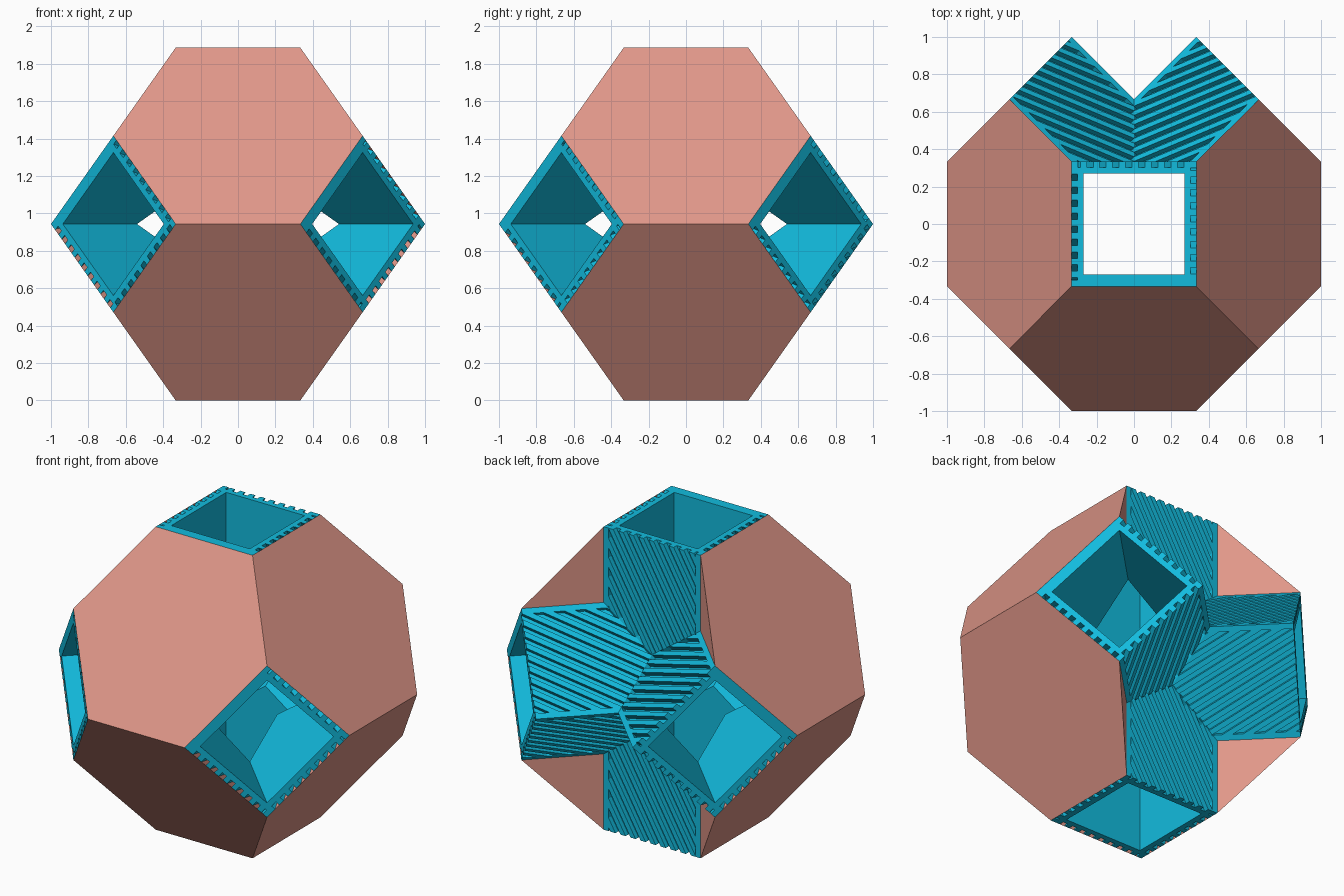
import bpy, bmesh, math
from itertools import product
from mathutils import Vector

cube = bpy.data.objects.get("Cube")
if cube:
    bpy.data.objects.remove(cube, do_unlink=True)

S = math.sqrt(2) / 3                      # grid unit of the truncated octahedron
CENTRE = Vector((0, 0, 2 * S))
AXES = [Vector((1, 1, 0)).normalized(), Vector((-1, 1, 0)).normalized(), Vector((0, 0, 1))]
PERIOD, DEPTH, LIFT, MARGIN = 0.06, 0.03, 0.002, 0.30
TILT = math.radians(30)


def material(name, colour):
    m = bpy.data.materials.new(name)
    m.use_nodes = True
    m.diffuse_color = (*colour, 1)
    m.node_tree.nodes["Principled BSDF"].inputs["Base Color"].default_value = (*colour, 1)
    return m


teal = material("teal", (0.006, 0.50, 0.73))
salmon = material("salmon", (0.75, 0.31, 0.25))


def world(p):
    return CENTRE + S * sum((a * c for a, c in zip(AXES, p)), Vector())


def make_object(name, bm, mat):
    bmesh.ops.recalc_face_normals(bm, faces=bm.faces)
    mesh = bpy.data.meshes.new(name)
    bm.to_mesh(mesh)
    bm.free()
    mesh.materials.append(mat)
    ob = bpy.data.objects.new(name, mesh)
    bpy.context.collection.objects.link(ob)
    return ob


def prism(name, axis, half, length):
    """Square bar along one axis, its corners on the other two axes."""
    bm = bmesh.new()
    rings = []
    for end in (-length, length):
        ring = []
        for b, c in ((half, 0), (0, half), (-half, 0), (0, -half)):
            p = [0, 0, 0]
            p[axis], p[(axis + 1) % 3], p[(axis + 2) % 3] = end, b, c
            ring.append(bm.verts.new(world(p)))
        rings.append(ring)
    for i in range(4):
        j = (i + 1) % 4
        bm.faces.new((rings[0][i], rings[0][j], rings[1][j], rings[1][i]))
    for ring in rings:
        bm.faces.new(ring)
    return make_object(name, bm, teal)


def boolean(target, cutter, operation, self_hit=False):
    mod = target.modifiers.new(operation.lower(), 'BOOLEAN')
    mod.object, mod.operation, mod.solver = cutter, operation, 'EXACT'
    mod.use_self = self_hit
    bpy.context.view_layer.objects.active = target
    bpy.ops.object.modifier_apply(modifier=mod.name)
    bpy.data.objects.remove(cutter, do_unlink=True)


def add_grooves(target, axis, signs):
    """Slanted groove cutters for the wall of one tube inside one octant."""
    out, side_a, side_b = (AXES[(axis + k) % 3] * signs[(axis + k) % 3] for k in range(3))
    normal = (side_a + side_b).normalized()
    right = out.cross(normal)
    shift = 1 if axis == 0 else -1
    across = Vector((math.cos(TILT), -shift * math.sin(TILT), 0))
    shoulder = S * 0.5 + MARGIN / math.sqrt(2)
    bm = bmesh.new()
    outline = ((-MARGIN, 2.1 * S), (-MARGIN, shoulder), (0, S / 2),
               (MARGIN, shoulder), (MARGIN, 2.1 * S))
    bm.faces.new([bm.verts.new((t, a, LIFT)) for t, a in outline])
    for k in range(-30, 31):
        bmesh.ops.bisect_plane(bm, geom=bm.verts[:] + bm.edges[:] + bm.faces[:],
                               plane_co=across * (k * PERIOD / 2), plane_no=across)
    lands = [f for f in bm.faces
             if math.floor(f.calc_center_median().dot(across) * 2 / PERIOD) % 2]
    bmesh.ops.delete(bm, geom=lands, context='FACES')
    grown = bmesh.ops.extrude_face_region(bm, geom=bm.faces[:], use_keep_orig=True)
    for v in grown["geom"]:
        if isinstance(v, bmesh.types.BMVert):
            v.co.z = -DEPTH
    base = CENTRE + normal * S / math.sqrt(2)
    for v in bm.verts:
        v.co = base + right * v.co.x + out * v.co.y + normal * v.co.z
    bmesh.ops.recalc_face_normals(bm, faces=bm.faces)
    part = bpy.data.meshes.new("groove_part")
    bm.to_mesh(part)
    bm.free()
    target.from_mesh(part)
    bpy.data.meshes.remove(part)


def cell(name, signs):
    """Solid wedge filling one octant between the three tubes."""
    bm = bmesh.new()
    cache = {}

    def vert(p):
        if p not in cache:
            cache[p] = bm.verts.new(world([a * b for a, b in zip(p, signs)]))
        return cache[p]

    def turn(p, k):
        return tuple(p[(i - k) % 3] for i in range(3))

    tip = (0.5, 0.5, 0.5)
    bm.faces.new([vert(p) for p in ((1, 0, 2), (0, 1, 2), (0, 2, 1),
                                    (1, 2, 0), (2, 1, 0), (2, 0, 1))])
    for k in range(3):
        for shape in (((1, 0, 2), (2, 0, 1), (1, 0, 1)),
                      ((1, 0, 2), (0, 1, 2), (0, 1, 1), tip, (1, 0, 1))):
            bm.faces.new([vert(turn(p, k)) for p in shape])
    return make_object(name, bm, salmon)


# Three crossing square tubes
frame = prism("tube_frame", 0, 1, 2)
for axis in (1, 2):
    boolean(frame, prism("bar", axis, 1, 2), 'UNION')
for axis in range(3):
    boolean(frame, prism("bore", axis, 0.81, 2.2), 'DIFFERENCE')

# Grooves on the tube walls, apart from the plain ones
PLAIN = {(0, (1, -1, 1)), (1, (-1, -1, 1)), (0, (-1, 1, 1)),
         (1, (-1, 1, 1)), (2, (-1, -1, 1))}
grooves = bmesh.new()
for signs in product((-1, 1), repeat=3):
    for axis in range(3):
        if (axis, signs) not in PLAIN:
            add_grooves(grooves, axis, signs)
boolean(frame, make_object("groove_cutter", grooves, teal), 'DIFFERENCE', True)

# Wedges on three sides; the back stays open
SIDES = {"left": (1, -1), "right": (-1, 1), "front": (-1, -1)}
for side, (a, b) in SIDES.items():
    for level, c in (("upper", 1), ("lower", -1)):
        cell(f"{level}_{side}_wedge", (a, b, c))
